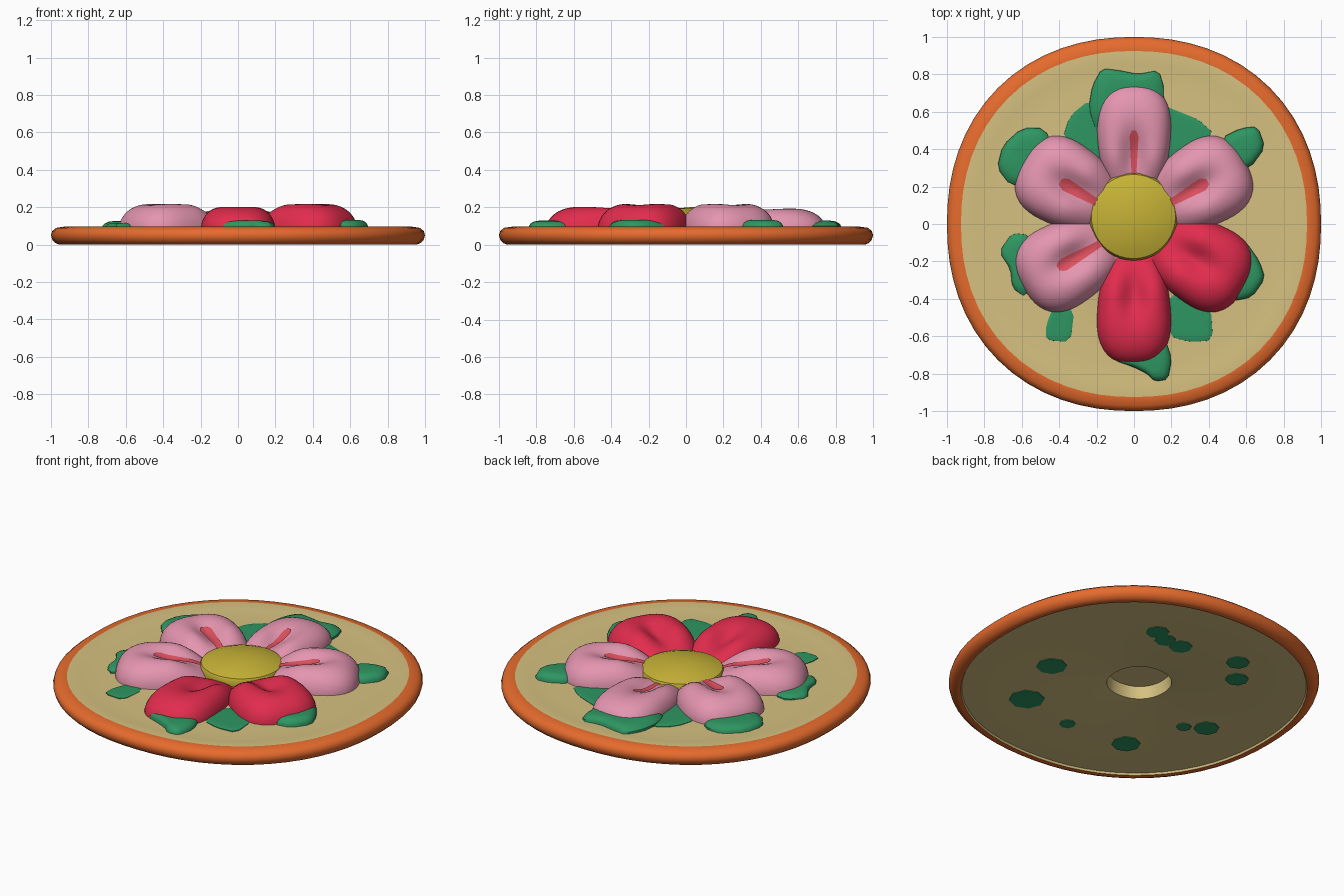
import bpy, bmesh, math
from mathutils import Matrix

if "Cube" in bpy.data.objects:
    bpy.data.objects.remove(bpy.data.objects["Cube"])

def mat(name, r, g, b):
    m = bpy.data.materials.new(name)
    lin = lambda c: ((c / 255 + 0.055) / 1.055) ** 2.4
    m.diffuse_color = (lin(r), lin(g), lin(b), 1)
    m.use_nodes = True
    m.node_tree.nodes["Principled BSDF"].inputs["Base Color"].default_value = m.diffuse_color
    return m

ORANGE = mat("orange", 230, 107, 45)
TAN = mat("tan", 214, 193, 128)
YELLOW = mat("yellow", 198, 178, 54)
PINK = mat("pink", 228, 149, 175)
RED = mat("red", 226, 44, 77)
STRIPE = mat("stripe red", 222, 80, 94)
GREEN = mat("green", 46, 150, 98)

def finish(name, bm, mats, recalc=True):
    if recalc:
        bmesh.ops.recalc_face_normals(bm, faces=bm.faces)
    me = bpy.data.meshes.new(name)
    bm.to_mesh(me)
    bm.free()
    for m in mats:
        me.materials.append(m)
    ob = bpy.data.objects.new(name, me)
    bpy.context.collection.objects.link(ob)
    bpy.ops.object.select_all(action='DESELECT')
    ob.select_set(True)
    bpy.context.view_layer.objects.active = ob
    bpy.ops.object.shade_smooth_by_angle(angle=math.radians(40))
    return ob

def lathe(name, prof, mats, rule=lambda i: 0, n=64, loc=(0, 0), power=2):
    """Spin (r, z) points about z; power > 2 squares the outline a little.
    The rule gives a material per profile segment; loc shifts rings with r < 0.3."""
    bm = bmesh.new()
    rows = []
    for r, z in prof:
        k = 1 if r == 0 else n
        ox, oy = loc if r < .3 else (0, 0)
        row = []
        for j in range(k):
            c, s = math.cos(2 * math.pi * j / n), math.sin(2 * math.pi * j / n)
            d = (abs(c) ** power + abs(s) ** power) ** (1 / power)
            row.append(bm.verts.new((ox + r * c / d, oy + r * s / d, z)))
        rows.append(row)
    for i, (a, b) in enumerate(zip(rows, rows[1:])):
        for j in range(n):
            vs = [a[j % len(a)], b[j % len(b)], b[(j + 1) % len(b)], a[(j + 1) % len(a)]]
            f = bm.faces.new(list(dict.fromkeys(vs)))
            f.material_index = rule(i)
    return finish(name, bm, mats)

# plate: recessed underside with a socket under the flower, orange rim, tan top
plate = [(0, .095), (.165, .095), (.175, .022), (.22, .015), (.93, .015), (.935, .003),
         (.955, 0), (.975, .008), (.992, .025), (1, .05), (.993, .073), (.972, .09), (.925, .097),
         (.85, .09), (.75, .087), (.6, .091), (.2, .093), (.17, .108), (0, .108)]
lathe("plate", plate, [ORANGE, TAN], lambda i: 0 if 5 <= i <= 11 else 1, loc=(0, .045), power=2.18)

# flower centre
lathe("flower_centre", [(.228, .09), (.235, .138), (.225, .157), (.18, .174), (.1, .193), (0, .202)],
      [YELLOW], n=40, loc=(-.003, .04))

N = 2.5
def petal_height(x, y, c, a, b, H):
    u = (x - c) / a
    v = y / (b * (1 + .13 * u))
    s = min(1, (abs(u) ** N + abs(v) ** N) ** (1 / N))
    t = max(0, min(1, (x - .13) / .25))
    ramp = .52 + .48 * t * t * (3 - 2 * t)
    groove = .06 * math.exp(-(y / .07) ** 2) * math.exp(-((x - .37) / .13) ** 2)
    z = .08 + H * ramp * (1 - s ** 3.4) ** .5 - groove * (1 - s ** 4)
    return max(z, .109) if x < .25 else z           # stay above the socket

def petal(name, ang, m, c, a, b, H):
    rot = Matrix.Rotation(math.radians(ang), 4, 'Z')
    bm = bmesh.new()
    seg, rings = 48, 16
    prev = [bm.verts.new((c, 0, petal_height(c, 0, c, a, b, H)))]
    for k in range(1, rings + 1):
        s = math.sin(math.pi / 2 * k / rings)      # rings gather at the edge
        row = []
        for j in range(seg):
            p = 2 * math.pi * j / seg
            d = (abs(math.cos(p)) ** N + abs(math.sin(p)) ** N) ** (1 / N)
            u, v = s * math.cos(p) / d, s * math.sin(p) / d
            x, y = c + a * u, b * (1 + .13 * u) * v
            row.append(bm.verts.new((x, y, petal_height(x, y, c, a, b, H))))
        for j in range(seg):
            q = (j + 1) % seg
            if k == 1:
                bm.faces.new((prev[0], row[j], row[q]))
            else:
                bm.faces.new((prev[j], row[j], row[q], prev[q]))
        prev = row
    bm.transform(rot)
    finish(name, bm, [m], recalc=False)
    if m is PINK:                                  # thin stripe lying in the groove
        bm = bmesh.new()
        n, rows = 14, []
        x0, x1, wide = (.25, .5, .026) if ang == 90 else (.2, .47 if ang == 210 else .455, .038)
        for i in range(n + 1):
            x = x0 + (x1 - x0) * i / n
            w = wide * (.45 + .55 * i / n) * (.4 if i == n else .8 if i == n - 1 else 1)
            rows.append([bm.verts.new((x, w * k / 2, petal_height(x, w * k / 2, c, a, b, H) + .006))
                         for k in range(-2, 3)])
        for r0, r1 in zip(rows, rows[1:]):
            for k in range(4):
                bm.faces.new((r0[k], r1[k], r1[k + 1], r0[k + 1]))
        bm.transform(rot)
        finish(name + "_stripe", bm, [STRIPE], recalc=False)

# six petals
for i, m in enumerate([PINK, PINK, PINK, PINK, RED, RED]):
    ang = 30 + 60 * i
    if ang % 180 == 90:
        petal(f"petal_{i + 1}", ang, m, .445, .303, .195, .13 if m is RED else .12)
    else:
        petal(f"petal_{i + 1}", ang, m, .41, .272, .225, .147)

def leaf(name, pts, h):
    """Low domed leaf from an outline, rising h above the plate."""
    bm = bmesh.new()
    cx = sum(p[0] for p in pts) / len(pts)
    cy = sum(p[1] for p in pts) / len(pts)
    soft = []                                      # cut the outline's corners
    for (x, y), (u, v) in zip(pts, pts[1:] + pts[:1]):
        soft += [(.8 * x + .2 * u, .8 * y + .2 * v), (.2 * x + .8 * u, .2 * y + .8 * v)]
    rings = []
    for s, z in ((1.02, .08), (1.01, .091 + h * .25), (.92, .092 + h * .6), (.76, .092 + h * .88), (.5, .092 + h)):
        rings.append([bm.verts.new((cx + (x - cx) * s, cy + (y - cy) * s, z)) for x, y in soft])
    n = len(soft)
    for a, b in zip(rings, rings[1:]):
        for j in range(n):
            bm.faces.new((a[j], a[(j + 1) % n], b[(j + 1) % n], b[j]))
    bm.faces.new(rings[-1])
    finish(name, bm, [GREEN])

# leaves around the flower
leaf("leaf_top", [(-.24, .62), (-.22, .74), (-.17, .83), (-.08, .82), (.02, .8), (.13, .82),
                  (.16, .72), (.14, .5), (-.2, .5)], .037)
leaf("leaf_top_left", [(-.38, .46), (-.34, .58), (-.24, .66), (-.12, .6), (-.15, .3), (-.28, .35)], .006)
leaf("leaf_top_right", [(.14, .64), (.24, .6), (.34, .56), (.43, .48), (.3, .35), (.12, .35)], .006)
leaf("leaf_left", [(-.73, .3), (-.7, .42), (-.6, .51), (-.48, .51), (-.42, .38), (-.52, .2), (-.66, .21)], .035)
leaf("leaf_right", [(.47, .46), (.57, .51), (.66, .52), (.7, .41), (.62, .3), (.5, .28)], .04)
leaf("leaf_lower_left", [(-.72, -.15), (-.65, -.05), (-.56, -.06), (-.5, -.25), (-.58, -.39), (-.65, -.34),
                         (-.66, -.24)], .025)
leaf("leaf_lower_right", [(.6, -.1), (.67, -.2), (.7, -.29), (.63, -.39), (.53, -.41), (.48, -.25)], .04)
leaf("leaf_bottom", [(-.1, -.73), (0, -.765), (.07, -.8), (.11, -.84), (.18, -.83), (.2, -.72), (.16, -.6),
                     (-.06, -.6)], .036)
leaf("leaf_bottom_left", [(-.47, -.62), (-.34, -.63), (-.32, -.46), (-.42, -.42), (-.47, -.54)], .004)
leaf("leaf_bottom_right", [(.19, -.6), (.3, -.63), (.42, -.62), (.41, -.45), (.25, -.35), (.17, -.42)], .006)

# green patches showing on the underside
patches = [(.29, .55, .065), (.2, .51, .06), (.09, .51, .065), (.5, -.115, .085), (.37, -.485, .1),
           (.02, -.55, .045), (-.37, -.51, .08), (-.495, -.16, .042), (-.6, -.09, .07),
           (-.265, .58, .065), (-.38, .435, .065)]
for i, (x, y, r) in enumerate(patches):
    lathe(f"under_patch_{i + 1}", [(0, .012 - i * .0002), (r, .012 - i * .0002), (r, .017), (0, .017)],
          [GREEN], n=8, loc=(x, y))
